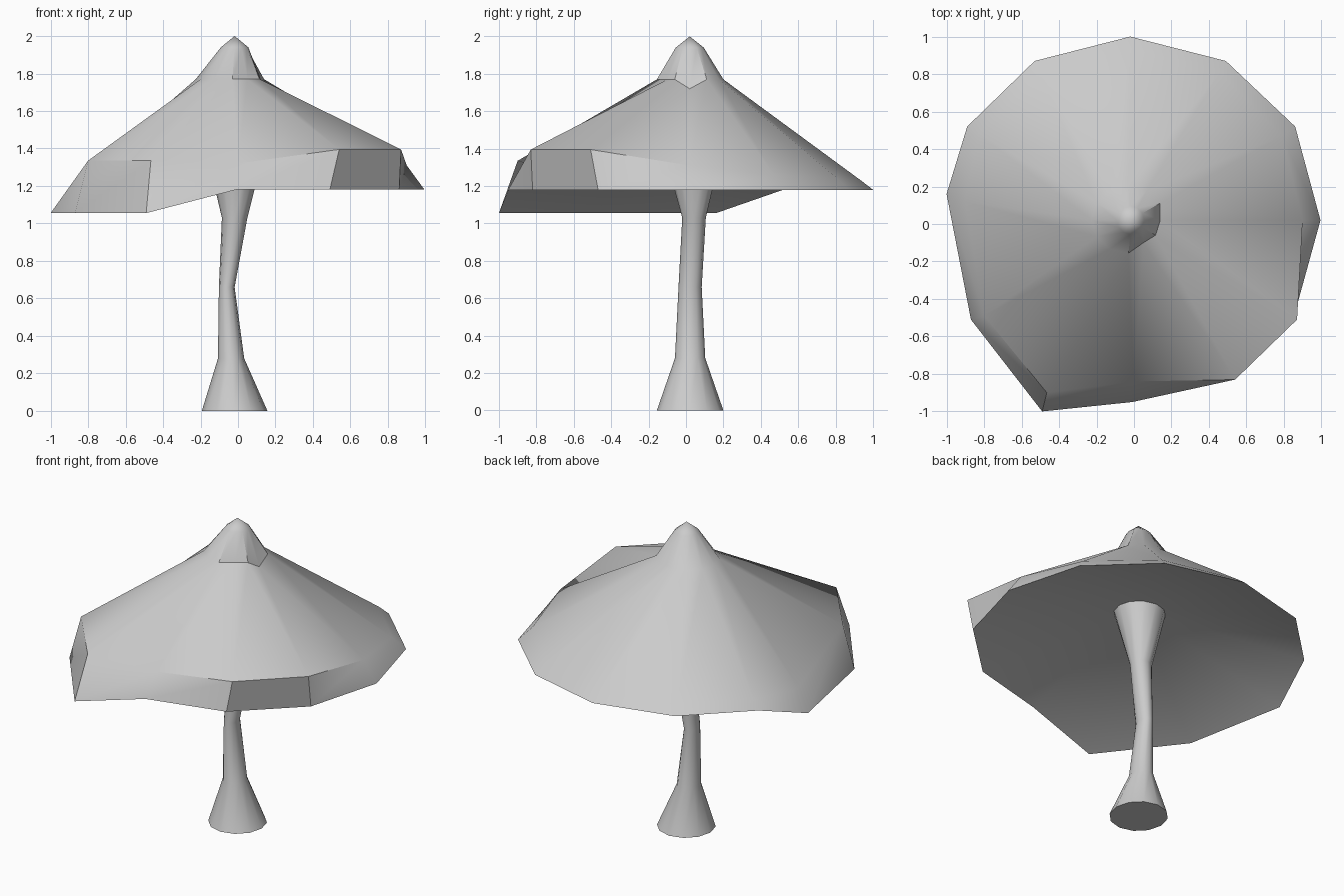
import bpy, bmesh, math

if "Cube" in bpy.data.objects:
    bpy.data.objects.remove(bpy.data.objects["Cube"])

SIDES = 12


def ellipse(cx, cy, z, rx, ry):
    # vertices run counter-clockwise from +x
    return [(cx + rx * math.cos(i * math.tau / SIDES),
             cy + ry * math.sin(i * math.tau / SIDES), z) for i in range(SIDES)]


def loft(name, rings, bottom=None, top=None):
    """Bridge rings from bottom to top; close ends with a fan point or an n-gon."""
    bm = bmesh.new()
    loops = [[bm.verts.new(p) for p in ring] for ring in rings]
    for a, b in zip(loops, loops[1:]):
        for i in range(SIDES):
            j = (i + 1) % SIDES
            bm.faces.new((a[i], a[j], b[j], b[i]))
    for loop, tip in ((loops[0], bottom), (loops[-1], top)):
        if tip:
            v = bm.verts.new(tip)
            for i in range(SIDES):
                bm.faces.new((loop[i], loop[(i + 1) % SIDES], v))
        else:
            bm.faces.new(loop)
    bmesh.ops.recalc_face_normals(bm, faces=bm.faces)
    mesh = bpy.data.meshes.new(name)
    bm.to_mesh(mesh)
    bm.free()
    obj = bpy.data.objects.new(name, mesh)
    bpy.context.collection.objects.link(obj)
    bpy.ops.object.select_all(action='DESELECT')
    obj.select_set(True)
    bpy.context.view_layer.objects.active = obj
    bpy.ops.object.shade_smooth_by_angle(angle=math.radians(35))
    return obj


# Stem: bent, flared at both ends
loft("stem", [ellipse(-.018, .022, 0, .175, .178),
              ellipse(-.037, .022, .28, .07, .081),
              ellipse(-.06, .022, .66, .042, .062),
              ellipse(-.018, .043, 1.03, .068, .063),
              ellipse(-.015, .035, 1.41, .16, .16)])

# Cap: drooping rim at front left, raised lip at front right
rim = [(.995, .02, 1.18), (.86, .52, 1.18), (.49, .87, 1.18), (-.02, 1, 1.18),
       (-.53, .87, 1.18), (-.89, .52, 1.18), (-1, .16, 1.055), (-.87, -.51, 1.055),
       (-.49, -1, 1.055), (-.01, -.95, 1.18), (.49, -.82, 1.18), (.86, -.47, 1.18)]
lip = [(.9, .02, 1.31), (.79, .47, 1.26), (.46, .81, 1.24), (-.02, .935, 1.23),
       (-.5, .81, 1.235), (-.83, .48, 1.22), (-.9, .12, 1.18), (-.8, -.49, 1.335),
       (-.465, -.9, 1.335), (0, -.84, 1.32), (.54, -.83, 1.395), (.87, -.51, 1.395)]
neck = ellipse(-.03, .022, 1.77, .195, .178)
neck[0] = (.14, .02, 1.72)
neck[10] = (.05, -.1, 1.77)
neck[11] = (.115, -.06, 1.77)
loft("cap", [rim, lip, neck, ellipse(-.018, .02, 1.94, .073, .075)],
     bottom=(-.01, .02, 1.43), top=(-.018, .02, 2))
